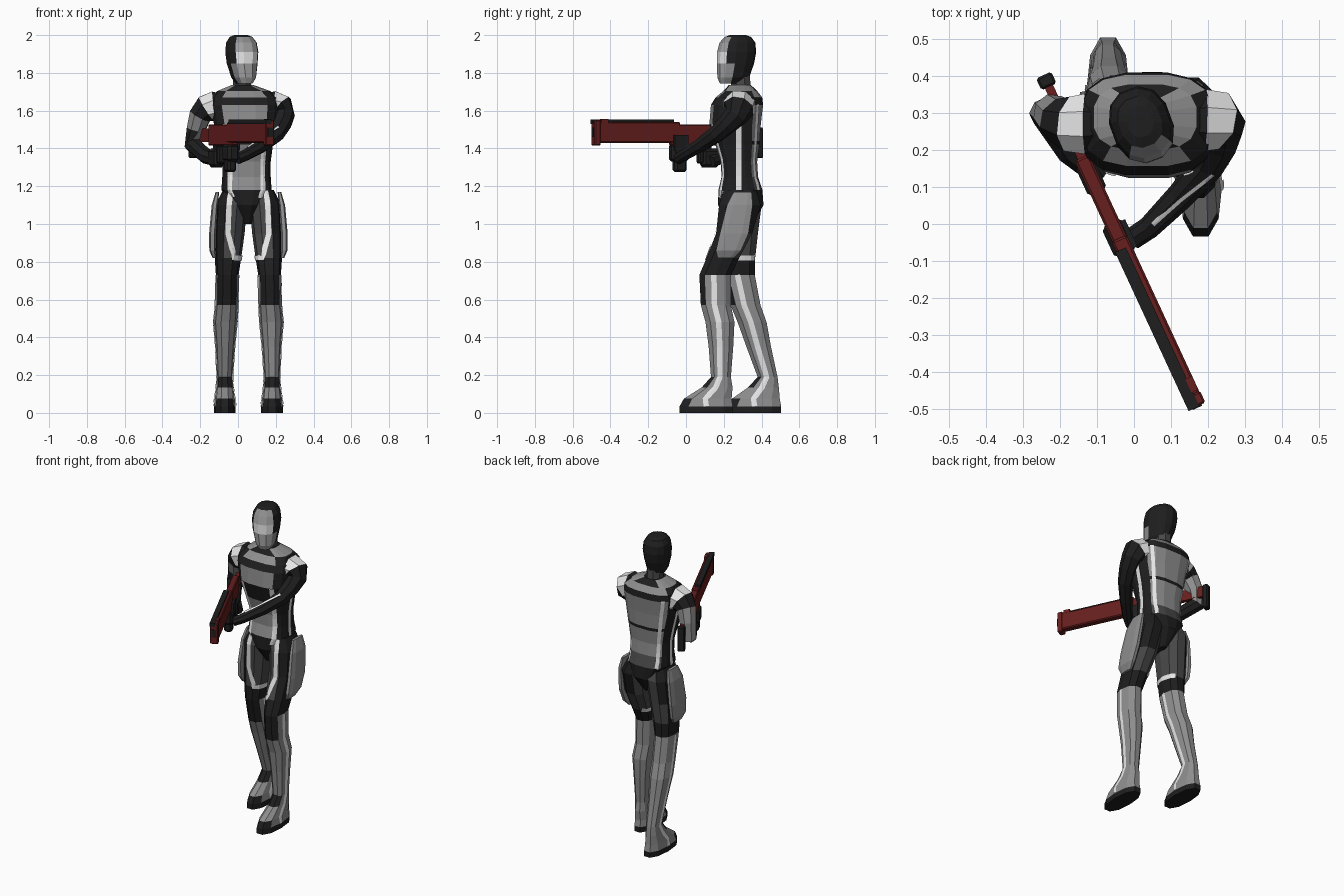
import bpy, bmesh, math
from mathutils import Vector, Matrix
from mathutils.bvhtree import BVHTree

if "Cube" in bpy.data.objects:
    bpy.data.objects.remove(bpy.data.objects["Cube"])

COLOURS = [("black", (.013, .013, .013)), ("dark grey", (.065, .065, .065)), ("mid grey", (.27, .27, .27)),
           ("white", (.8, .8, .8)), ("dark red", (.135, .013, .013)), ("face grey", (.36, .36, .36))]
MATS = []
for nm, c in COLOURS:
    m = bpy.data.materials.new(nm)
    m.diffuse_color = (*c, 1)
    m.use_nodes = True
    m.node_tree.nodes["Principled BSDF"].inputs["Base Color"].default_value = m.diffuse_color
    MATS.append(m)
BLACK, DARK, GREY, WHITE, RED, FACE = range(6)
trees = {}


def finish(name, bm):
    me = bpy.data.meshes.new(name)
    bm.normal_update()
    trees[name] = BVHTree.FromBMesh(bm)
    bm.to_mesh(me)
    bm.free()
    for m in MATS:
        me.materials.append(m)
    ob = bpy.data.objects.new(name, me)
    bpy.context.collection.objects.link(ob)
    return ob


def skin(name, loops, col):
    """Skin closed loops; col(row, column) picks the colour, column 0 is the front."""
    bm = bmesh.new()
    vs = [[bm.verts.new(p) for p in lp] for lp in loops]
    n = len(vs[0])
    for j in range(len(vs) - 1):
        for i in range(n):
            f = bm.faces.new((vs[j][i], vs[j][(i + 1) % n], vs[j + 1][(i + 1) % n], vs[j + 1][i]))
            f.material_index = col(j, i if i <= n // 2 else i - n)
    bm.faces.new(vs[0][::-1]).material_index = col(0, 0)
    bm.faces.new(vs[-1]).material_index = col(len(vs) - 2, n // 2)
    bmesh.ops.recalc_face_normals(bm, faces=bm.faces)
    return finish(name, bm)


def loft(name, rings, col, n=10, p=2.4, turn=0):
    """Rings are (z, cx, cy, rx, ry) rounded boxes."""
    loops = []
    for z, cx, cy, rx, ry in rings:
        lp = []
        for i in range(n):
            a = -math.pi / 2 + (i - .5) * 2 * math.pi / n
            c, s = math.cos(a), math.sin(a)
            q = Vector((math.copysign(rx * abs(c) ** (2 / p), c), math.copysign(ry * abs(s) ** (2 / p), s), 0))
            lp.append(Matrix.Rotation(turn, 3, 'Z') @ q + Vector((cx, cy, z)))
        loops.append(lp)
    return skin(name, loops, col)


def tube(name, path, col, n=8):
    pts = [Vector(p[:3]) for p in path]
    u, loops = Vector((0, 1, 0)), []
    for i, p in enumerate(pts):
        t = (pts[min(i + 1, len(pts) - 1)] - pts[max(i - 1, 0)]).normalized()
        u = (u - t * u.dot(t)).normalized()
        v = t.cross(u)
        loops.append([p + path[i][3] * (u * math.cos(a) + v * math.sin(a))
                      for a in [(k + .5) * 2 * math.pi / n for k in range(n)]])
    return skin(name, loops, col)


def stripe(name, target, path, w=.028):
    """White ribbon laid on the surface of a finished part."""
    tree, pts = trees[target], [Vector(p) for p in path]
    samples = []
    for a, b in zip(pts, pts[1:]):
        k = max(1, int((b - a).length / .025))
        samples += [a.lerp(b, i / k) for i in range(k)]
    samples.append(pts[-1])
    bm, rows = bmesh.new(), []
    for i, s in enumerate(samples):
        t = (samples[min(i + 1, len(samples) - 1)] - samples[max(i - 1, 0)]).normalized()
        c, nrm = tree.find_nearest(s)[:2]
        side = t.cross(nrm).normalized() * w / 2
        row = []
        for e in (-1, 0, 1):
            q, qn = tree.find_nearest(c + side * e)[:2]
            row.append(bm.verts.new(q + qn * .005))
        rows.append(row)
    for a, b in zip(rows, rows[1:]):
        for e in (0, 1):
            bm.faces.new((a[e], a[e + 1], b[e + 1], b[e])).material_index = WHITE
    finish(name, bm)


def box(name, centre, size, turn, colour, bevel=0.0):
    bm = bmesh.new()
    bmesh.ops.create_cube(bm, size=1)
    bmesh.ops.scale(bm, vec=size, verts=bm.verts)
    if bevel:
        bmesh.ops.bevel(bm, geom=bm.edges[:], offset=bevel, segments=1, affect='EDGES')
    for f in bm.faces:
        f.material_index = colour
    bm.transform(Matrix.Translation(centre) @ Matrix.Rotation(turn, 4, 'Z'))
    return finish(name, bm)


# Torso and pelvis with panelled front and back
def torso_col(j, k):
    front, back = abs(k) <= 1, abs(k) >= 6
    if j == 10:
        return GREY if 2 <= abs(k) <= 6 else BLACK
    if j in (0, 1, 5, 8):
        return BLACK
    if front:
        return BLACK if j == 6 else GREY
    if back:
        return DARK if j == 2 else GREY
    return BLACK


loft("torso", [(1.0, .05, .29, .02, .06), (1.1, .05, .29, .08, .122), (1.18, .045, .288, .135, .118),
               (1.25, .045, .285, .13, .098), (1.33, .045, .28, .13, .098), (1.42, .042, .272, .145, .118),
               (1.44, .042, .27, .15, .122), (1.53, .04, .26, .17, .138), (1.63, .035, .27, .185, .14),
               (1.67, .035, .28, .18, .125), (1.705, .03, .288, .14, .09), (1.735, .025, .285, .06, .06)],
     torso_col, n=16, p=2.8)


# Neck and turned head with face plate, cheeks and visor
def head_col(j, k):
    if abs(k) <= 1 and j < 5:
        return WHITE if j == 2 else FACE if j < 4 else GREY
    return GREY if abs(k) == 2 and j < 2 else BLACK


loft("neck", [(1.69, .025, .295, .06, .06), (1.74, .022, .29, .052, .056), (1.8, .02, .285, .05, .055)],
     lambda j, k: DARK, n=8, p=2)
loft("head", [(1.745, .033, .24, .042, .062), (1.775, .03, .25, .062, .085), (1.85, .022, .262, .078, .099),
              (1.91, .02, .268, .084, .104), (1.96, .018, .272, .078, .095), (1.99, .016, .275, .058, .07),
              (2.0, .016, .275, .035, .042)], head_col, n=12, p=2.3, turn=.35)

# Legs with boots: (z, x offset, rx, ry, y of front leg, y of rear leg)
LEG = [(0, .125, .058, .147, .107, .363), (.035, .125, .058, .147, .107, .363),
       (.075, .125, .053, .132, .115, .37), (.135, .125, .045, .085, .165, .41),
       (.19, .125, .041, .055, .185, .432), (.35, .123, .05, .068, .185, .385),
       (.48, .122, .062, .08, .18, .35), (.57, .115, .06, .083, .158, .315),
       (.73, .112, .06, .088, .155, .28), (.82, .108, .07, .09, .195, .28),
       (.95, .1, .08, .1, .255, .285), (1.1, .09, .083, .115, .285, .29), (1.18, .075, .06, .09, .285, .285)]

for s, nm, yi in ((1, "left", 4), (-1, "right", 5)):
    def leg_col(j, k):
        if j in (0, 8):
            return BLACK
        if j in (1, 3, 7):
            return BLACK if abs(k) <= 1 else GREY
        if j < 7:
            return GREY
        if k * s <= 0 or (abs(k) >= 4 and j < 10):
            return DARK
        return BLACK

    def at(i, dx, dy):
        r = LEG[i]
        return (.055 + s * (r[1] + dx * r[2]), r[yi] + dy * r[3], r[0])

    leg = nm + "_leg"
    loft(leg, [(r[0], .055 + s * r[1], r[yi], r[2], r[3]) for r in LEG], leg_col, n=10, p=2.3)
    # White stripes on the thigh and along both sides of the calf
    stripe(nm + "_thigh_stripe", leg, [at(12, .3, -1.1), at(11, .15, -1.1), at(10, .1, -1.1),
                                       at(9, -.5, -1), at(9, -1.1, 0), at(9, -.6, 1)])
    for side, e in (("outer", 1.1), ("inner", -1.1)):
        stripe(f"{nm}_{side}_calf_stripe", leg, [at(i, e, -.1) for i in range(8, 1, -1)] + [at(1, e, 0)])
    # Hip armour plate
    ys = (.3, .285, .255, .225, .21) if s > 0 else (.295, .29, .28, .275, .27)
    plate = [(1.17, .164, .01, .05), (1.1, .178, .017, .072), (.95, .19, .019, .08), (.86, .19, .018, .07), (.82, .18, .01, .045)]
    loft(nm + "_hip_plate", [(z, .055 + s * o, y, rx, ry) for (z, o, rx, ry), y in zip(plate, ys)],
         lambda j, k: GREY, n=8, p=3)
    # White stripes on the torso
    stripe(nm + "_front_torso_stripe", "torso", [(.042 + s * .115, .1, 1.52), (.045 + s * .1, .14, 1.33), (.045 + s * .1, .14, 1.13)])
    stripe(nm + "_side_torso_stripe", "torso", [(.04 + s * .25, .28, 1.6), (.045 + s * .2, .28, 1.33), (.045 + s * .2, .28, 1.18)])
    stripe(nm + "_back_torso_stripe", "torso", [(.04 + s * .17, .42, 1.64), (.045 + s * .13, .4, 1.33), (.045 + s * .13, .42, 1.18)], .022)

# Arms: white shoulder band, black sleeve, grey right upper arm
tube("left_arm", [(.13, .28, 1.62, .07), (.19, .28, 1.62, .09), (.22, .278, 1.612, .084), (.238, .265, 1.575, .064),
                  (.228, .22, 1.53, .055), (.2, .16, 1.475, .046), (.125, .075, 1.415, .038), (.04, -.01, 1.365, .031),
                  (-.005, -.04, 1.345, .03)],
     lambda j, k: WHITE if j == 1 else BLACK)
tube("right_arm", [(-.06, .27, 1.62, .07), (-.13, .27, 1.62, .088), (-.165, .27, 1.61, .08), (-.2, .28, 1.575, .062),
                   (-.222, .3, 1.5, .052), (-.237, .305, 1.42, .048), (-.17, .2, 1.36, .042), (-.09, .13, 1.33, .032)],
     lambda j, k: WHITE if j == 1 else GREY if j == 3 or j == 4 and -3 <= k <= 2 else BLACK)
stripe("left_forearm_stripe", "left_arm", [(.21, .12, 1.53), (.125, .05, 1.48), (.05, -.01, 1.42)], .012)

# Rifle, laid out along its length from the muzzle
D = Vector((.42, -.907, 0)).normalized()
TURN = math.atan2(-D.x, D.y)
SIDE = Vector((-D.y, D.x, 0))


def gun(name, t0, t1, w, z0, z1, colour, off=0, bevel=0.0):
    c = Vector((.17, -.492, (z0 + z1) / 2)) - D * (t0 + t1) / 2 + SIDE * off
    box(name, c, (w, t1 - t0, z1 - z0), TURN, colour, bevel)


gun("rifle_fore_body", .01, .5, .045, 1.43, 1.54, RED, bevel=.006)
gun("rifle_muzzle_block", 0, .035, .05, 1.415, 1.55, RED, bevel=.005)
gun("rifle_muzzle_bore", -.004, .01, .028, 1.46, 1.51, BLACK)
gun("rifle_front_sight", .04, .08, .02, 1.53, 1.556, RED, off=.012)
gun("rifle_top_rail", -.002, .47, .032, 1.53, 1.552, BLACK, off=-.01)
gun("rifle_receiver", .45, .74, .042, 1.415, 1.528, RED, bevel=.006)
gun("rifle_stock", .72, .96, .024, 1.435, 1.505, RED)
gun("rifle_butt_pad", .95, .985, .045, 1.35, 1.51, BLACK, bevel=.006)
gun("rifle_grip", .64, .685, .03, 1.3, 1.42, BLACK)

# Hands around the fore-end and the grip
gun("left_palm", .45, .55, .065, 1.33, 1.425, BLACK, bevel=.015)
gun("left_fingers", .46, .54, .014, 1.39, 1.47, BLACK, off=.029)
gun("left_hand_heel", .47, .54, .05, 1.275, 1.35, BLACK, bevel=.012)
gun("right_palm", .63, .73, .055, 1.3, 1.4, BLACK, bevel=.015)
gun("right_fingers", .61, .64, .042, 1.32, 1.41, BLACK, bevel=.008)
